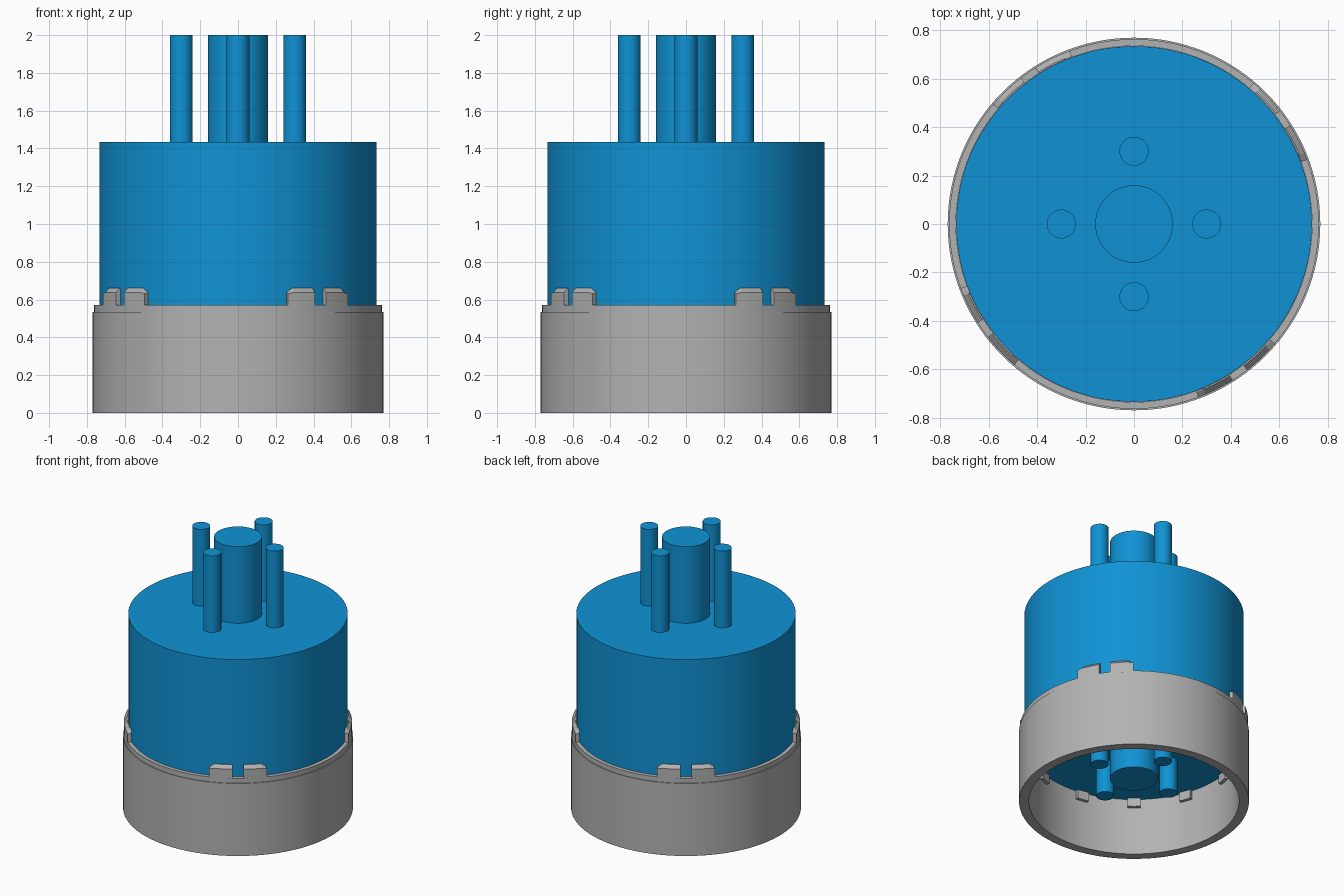
import bpy, bmesh
from math import sin, cos, radians, pi

if "Cube" in bpy.data.objects:
    bpy.data.objects.remove(bpy.data.objects["Cube"])


def material(name, color):
    m = bpy.data.materials.new(name)
    m.diffuse_color = (*color, 1)
    m.use_nodes = True
    m.node_tree.nodes["Principled BSDF"].inputs["Base Color"].default_value = m.diffuse_color
    return m


BLUE = material("blue", (0.005, 0.29, 0.66))
GREY = material("grey", (0.45, 0.45, 0.45))


def finish(bm, name, mat):
    bmesh.ops.recalc_face_normals(bm, faces=bm.faces)
    me = bpy.data.meshes.new(name)
    bm.to_mesh(me)
    bm.free()
    me.materials.append(mat)
    ob = bpy.data.objects.new(name, me)
    bpy.context.collection.objects.link(ob)
    bpy.ops.object.select_all(action='DESELECT')
    ob.select_set(True)
    bpy.context.view_layer.objects.active = ob
    bpy.ops.object.shade_smooth_by_angle(angle=radians(25))


def loft(bm, sections, closed=False):
    """Skin equal-length loops of points; cap the ends unless closed."""
    rings = [[bm.verts.new(p) for p in s] for s in sections]
    n = len(rings[0])
    for a, b in zip(rings, rings[1:] + (rings[:1] if closed else [])):
        for i in range(n):
            j = (i + 1) % n
            bm.faces.new((a[i], a[j], b[j], b[i]))
    if not closed:
        bm.faces.new(rings[0])
        bm.faces.new(rings[-1])


def section(profile, degrees):
    a = radians(degrees)
    return [(r * cos(a), r * sin(a), z) for r, z in profile]


def cylinder(name, x, y, r, z0, z1, sides):
    bm = bmesh.new()
    loft(bm, [[(x + r * cos(2 * pi * i / sides), y + r * sin(2 * pi * i / sides), z)
               for i in range(sides)] for z in (z0, z1)])
    finish(bm, name, BLUE)


# Main body and the pins running through it
cylinder("body", 0, 0, 0.734, 0.42, 1.434, 128)
for name, z0, z1 in (("upper", 1.434, 2.0), ("lower", 0.175, 0.42)):
    cylinder(name + "_centre_pin", 0, 0, 0.16, z0, z1, 64)
    for k in range(4):
        a = k * pi / 2
        cylinder(f"{name}_pin_{k + 1}", 0.3 * cos(a), 0.3 * sin(a), 0.06, z0, z1, 40)

# Collar: lathed ring with a small step under the rim and an inner ledge
collar = [(0.703, 0), (0.769, 0), (0.769, 0.535), (0.763, 0.535),
          (0.763, 0.57), (0.735, 0.57), (0.735, 0.42), (0.703, 0.42)]
bm = bmesh.new()
loft(bm, [section(collar, i * 360 / 128) for i in range(128)], closed=True)
finish(bm, "collar", GREY)


# Rim teeth: four pairs, chamfered outward and at the end away from the pair
def tooth_profile(top, slope):
    return [(0.735, 0.56), (0.763, 0.56), (0.763, top - slope), (0.741, top), (0.735, top)]


bm = bmesh.new()
for k in range(4):
    for side in (-1, 1):
        stations = [(2.75, 0.66), (6, 0.66), (9, 0.66), (12.2, 0.66), (14.65, 0.637)]
        loft(bm, [section(tooth_profile(top, 0.023 if top > 0.65 else 0.005),
                          35 + 90 * k + side * a) for a, top in stations])
finish(bm, "rim_teeth", GREY)

# Twelve small tabs on the inner wall below the body
tab = [(0.71, 0.355), (0.68, 0.355), (0.68, 0.42), (0.71, 0.42)]
bm = bmesh.new()
for k in range(12):
    loft(bm, [section(tab, 20 + 30 * k + d) for d in (-3.6, 0, 3.6)])
finish(bm, "inner_tabs", GREY)
